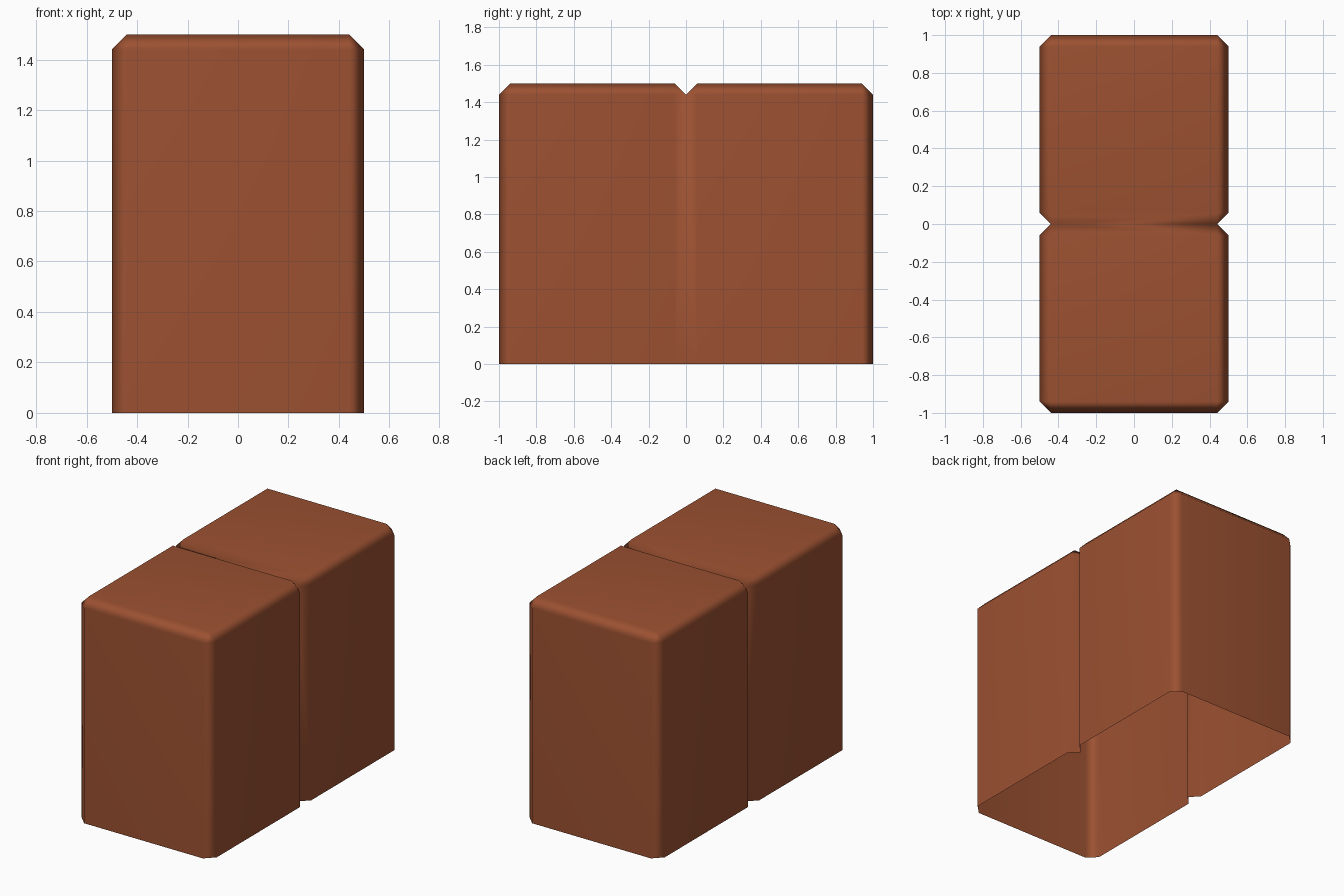
import bpy, bmesh
from mathutils import Matrix, Vector

if "Cube" in bpy.data.objects:
    bpy.data.objects.remove(bpy.data.objects["Cube"])

clay = bpy.data.materials.new("clay_brown")
clay.diffuse_color = (0.33, 0.082, 0.031, 1)
clay.use_nodes = True
clay.node_tree.nodes["Principled BSDF"].inputs["Base Color"].default_value = clay.diffuse_color

# One block: bevelled box, open underneath and on the side facing its twin
bm = bmesh.new()
bmesh.ops.create_cube(bm, size=1, matrix=Matrix.Translation((0, 0.5, 0.75)) @ Matrix.Diagonal((1, 1, 1.5, 1)))
edges = [e for e in bm.edges if max(v.co.z for v in e.verts) > 0.01]
bmesh.ops.bevel(bm, geom=edges, offset=0.06, segments=1, affect='EDGES')
open_faces = [f for f in bm.faces
              if all(v.co.z < 0.001 for v in f.verts) or all(v.co.y < 0.001 for v in f.verts)]
bmesh.ops.delete(bm, geom=open_faces, context='FACES')
for f in bm.faces:
    f.smooth = True
mesh = bpy.data.meshes.new("double_block")
bm.to_mesh(mesh)
bm.free()
mesh.materials.append(clay)
block = bpy.data.objects.new("double_block", mesh)
bpy.context.collection.objects.link(block)

# Twin block, joined along the V groove
mirror = block.modifiers.new("twin", 'MIRROR')
mirror.use_axis = (False, True, False)
mirror.merge_threshold = 0.001

# Flat sides with soft shading confined to the bevels
block.modifiers.new("soft_bevels", 'WEIGHTED_NORMAL')
